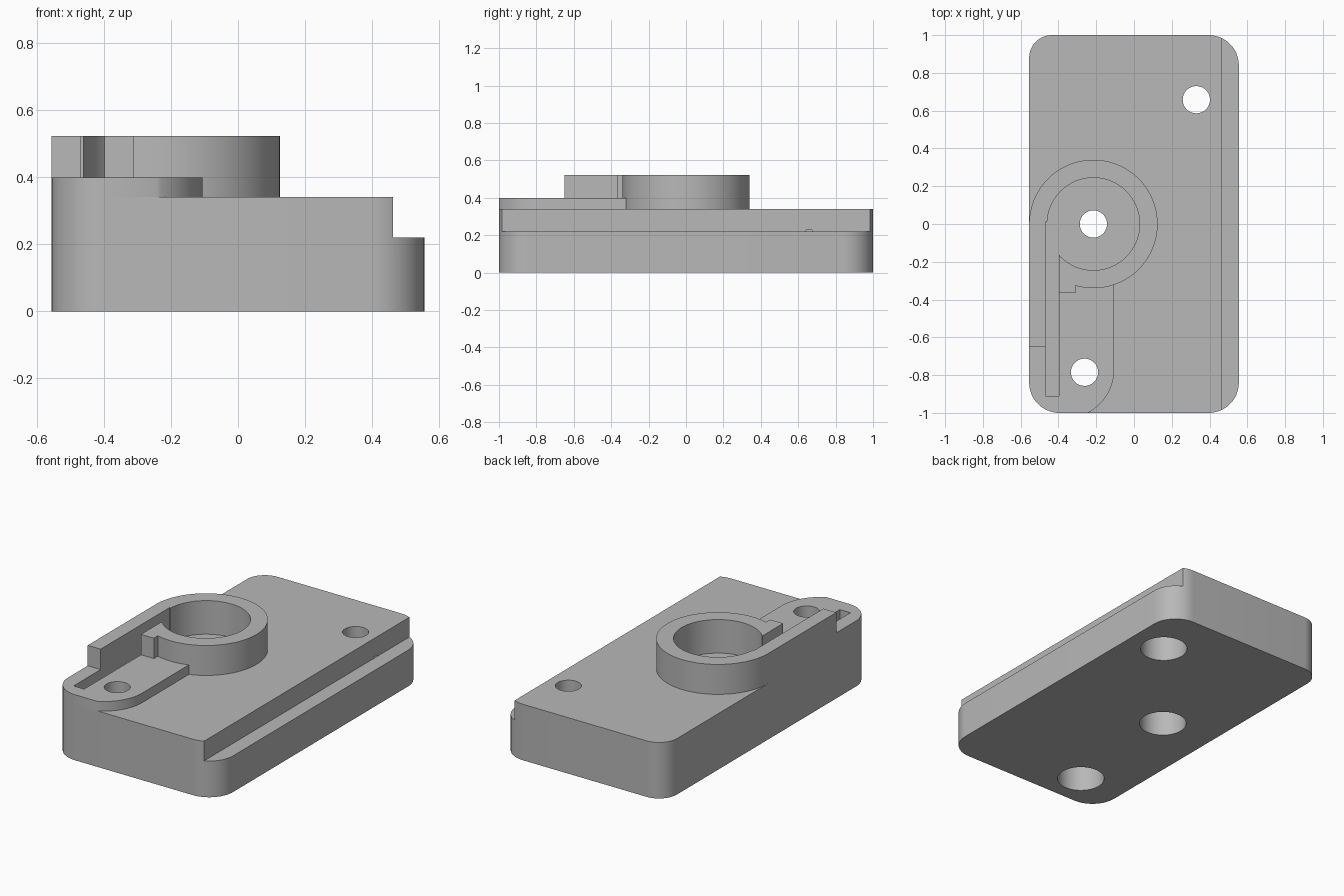
import bpy
import bmesh
from math import radians, cos, sin

if "Cube" in bpy.data.objects:
    bpy.data.objects.remove(bpy.data.objects["Cube"], do_unlink=True)

GREY = (0.48, 0.48, 0.48, 1)
mat = bpy.data.materials.new("plain grey")
mat.use_nodes = True
mat.diffuse_color = GREY
mat.node_tree.nodes["Principled BSDF"].inputs["Base Color"].default_value = GREY


def arc(cx, cy, r, a0, a1, n=16):
    steps = [radians(a0 + (a1 - a0) * i / n) for i in range(n + 1)]
    return [(cx + r * cos(a), cy + r * sin(a)) for a in steps]


def circle(cx, cy, r, n=64):
    return arc(cx, cy, r, 0, 360, n)[:-1]


def rect(x0, x1, y0, y1):
    return [(x0, y0), (x1, y0), (x1, y1), (x0, y1)]


def prism(name, outline, z0, z1):
    """Extrude a counter-clockwise outline from z0 to z1."""
    bm = bmesh.new()
    face = bm.faces.new([bm.verts.new((x, y, z0)) for x, y in outline])
    top = bmesh.ops.extrude_face_region(bm, geom=[face])["geom"]
    verts = [v for v in top if isinstance(v, bmesh.types.BMVert)]
    bmesh.ops.translate(bm, verts=verts, vec=(0, 0, z1 - z0))
    bmesh.ops.recalc_face_normals(bm, faces=bm.faces)
    mesh = bpy.data.meshes.new(name)
    bm.to_mesh(mesh)
    bm.free()
    mesh.materials.append(mat)
    obj = bpy.data.objects.new(name, mesh)
    bpy.context.collection.objects.link(obj)
    return obj


def combine(target, tool, operation):
    mod = target.modifiers.new(tool.name, 'BOOLEAN')
    mod.operation, mod.solver, mod.object = operation, 'EXACT', tool
    bpy.context.view_layer.objects.active = target
    bpy.ops.object.modifier_apply(modifier=mod.name)
    bpy.data.objects.remove(tool, do_unlink=True)


W, L, R, R_SMALL = 0.555, 1.0, 0.16, 0.12
TOP, PAD_TOP, RIM, POCKET = 0.34, 0.398, 0.522, 0.318
RING_X = -0.215

# Base block with rounded corners
front_left_corner = arc(-W + R, -L + R, R, 180, 270)
base_outline = (front_left_corner + arc(W - R, -L + R, R, 270, 360)
                + arc(W - R, L - R, R, 0, 90)
                + arc(-W + R_SMALL, L - R_SMALL, R_SMALL, 90, 180))
body = prism("housing_body", base_outline, 0, TOP)

# Low raised pad with a curved front edge
pad_outline = (front_left_corner + arc(-0.365, -0.77, 0.26, -62.2, 0)
               + [(-0.105, -0.25), (-W, -0.25)])
combine(body, prism("raised_pad", pad_outline, 0.2, PAD_TOP), 'UNION')

# Ring collar merging into a straight wall and a small lip
collar_outline = ([(-W, -0.65), (-0.44, -0.65), (-0.44, -0.365), (-0.31, -0.365)]
                  + arc(RING_X, 0, 0.34, -106.2, 180, 80))
combine(body, prism("collar", collar_outline, 0.2, RIM), 'UNION')

# Ledge along one long side
combine(body, prism("ledge_cut", rect(0.462, 1, -2, 2), 0.22, 1), 'DIFFERENCE')

# Ring pocket and the slot leading into it
combine(body, prism("pocket_cut", circle(RING_X, 0, 0.245), POCKET, 1), 'DIFFERENCE')
combine(body, prism("slot_cut", rect(-0.468, -0.397, -0.91, 0.01), POCKET, 1), 'DIFFERENCE')

# Screw holes with wide counterbores underneath
for x, y in ((RING_X, 0), (-0.262, -0.785), (0.33, 0.658)):
    combine(body, prism("screw_hole", circle(x, y, 0.072), -1, 1), 'DIFFERENCE')
    combine(body, prism("counterbore", circle(x, y, 0.133), -1, 0.228), 'DIFFERENCE')

bpy.ops.object.select_all(action='DESELECT')
body.select_set(True)
bpy.context.view_layer.objects.active = body
bpy.ops.object.shade_smooth_by_angle(angle=radians(30))
